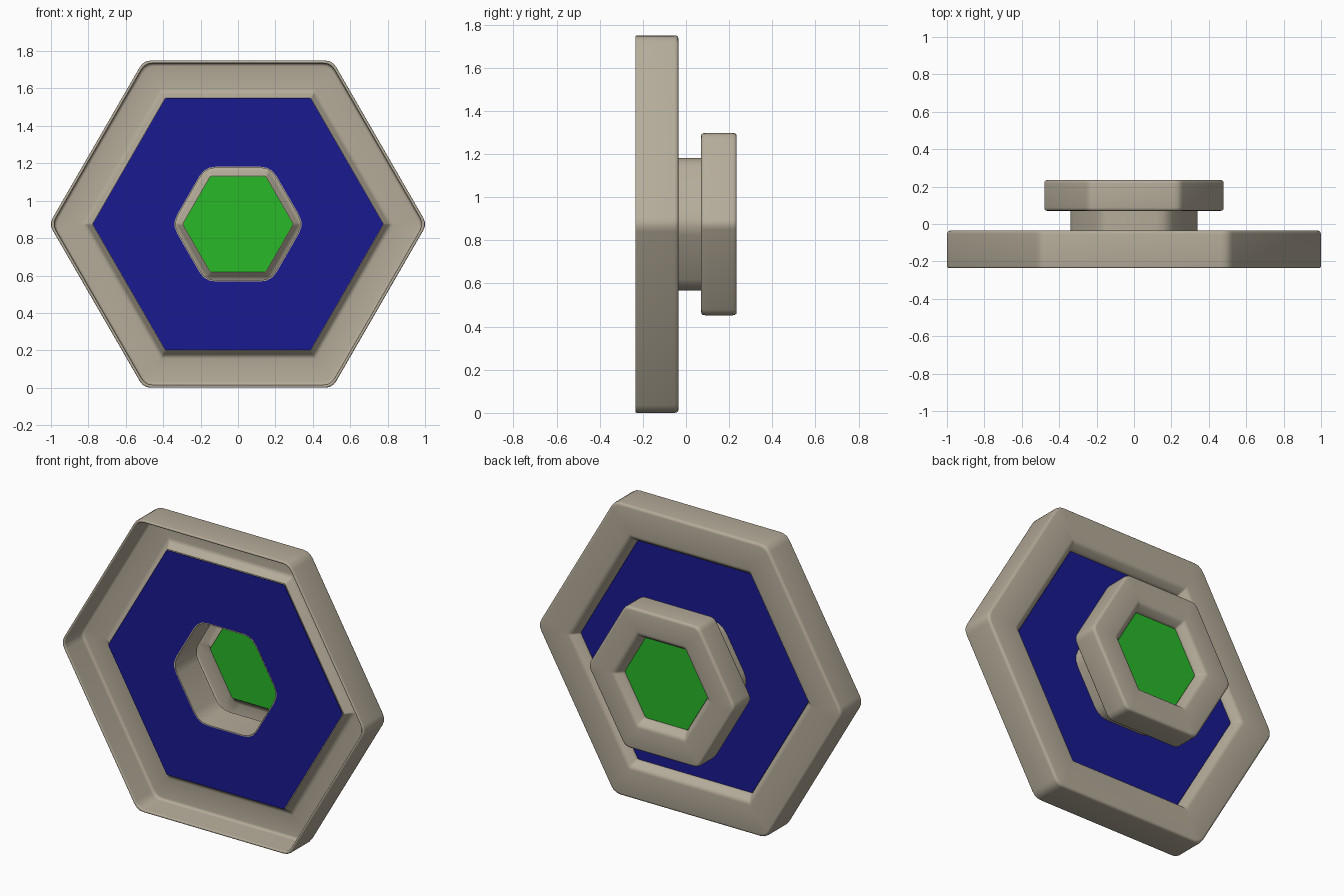
import bpy, bmesh, math
from mathutils import Vector

if "Cube" in bpy.data.objects:
    bpy.data.objects.remove(bpy.data.objects["Cube"])

CENTRE_Z = 0.875


def material(name, rgb):
    m = bpy.data.materials.new(name)
    m.diffuse_color = (*rgb, 1)
    m.use_nodes = True
    m.node_tree.nodes["Principled BSDF"].inputs["Base Color"].default_value = m.diffuse_color
    return m


BEIGE = material("beige", (0.46, 0.41, 0.32))
BLUE = material("dark blue", (0.010, 0.010, 0.28))
GREEN = material("green", (0.022, 0.48, 0.022))


def rounded(points, cut, steps=3):
    """Closed 2D outline with every corner rounded."""
    pts = [Vector(p) for p in points]
    out = []
    for i, p in enumerate(pts):
        a, b = pts[i - 1], pts[(i + 1) % len(pts)]
        c = min(cut, (a - p).length * 0.45, (b - p).length * 0.45)
        s, e = p + (a - p).normalized() * c, p + (b - p).normalized() * c
        for k in range(steps + 1):
            t = k / steps
            out.append(s * (1 - t) ** 2 + p * 2 * t * (1 - t) + e * t * t)
    return out


def hex_loop(bm, radius, y, cut):
    corners = [(radius * math.cos(math.radians(60 * i)),
                radius * math.sin(math.radians(60 * i))) for i in range(6)]
    return [bm.verts.new((p.x, y, p.y + CENTRE_Z)) for p in rounded(corners, cut)]


def hex_part(name, profile, mat, cut, closed=True):
    """Sweep a (radius, y) profile round a hexagon; open profiles get caps."""
    bm = bmesh.new()
    loops = [hex_loop(bm, r, y, cut(r)) for r, y in profile]
    n = len(loops[0])
    for i in range(len(loops) if closed else len(loops) - 1):
        a, b = loops[i], loops[(i + 1) % len(loops)]
        for j in range(n):
            k = (j + 1) % n
            bm.faces.new((a[j], a[k], b[k], b[j]))
    if not closed:
        bm.faces.new(loops[0])
        bm.faces.new(loops[-1])
    bmesh.ops.recalc_face_normals(bm, faces=bm.faces)
    me = bpy.data.meshes.new(name)
    bm.to_mesh(me)
    bm.free()
    me.materials.append(mat)
    ob = bpy.data.objects.new(name, me)
    bpy.context.collection.objects.link(ob)
    bpy.ops.object.select_all(action='DESELECT')
    ob.select_set(True)
    bpy.context.view_layer.objects.active = ob
    bpy.ops.object.shade_smooth_by_angle(angle=math.radians(35))
    return ob


# Large frame: hollow trough open to the front
hex_part("outer_frame", rounded([
    (1.01, -0.235), (1.01, -0.035), (0.795, -0.035), (0.754, -0.086),
    (0.775, -0.119), (0.815, -0.068), (0.992, -0.068), (0.992, -0.235)], 0.018),
    BEIGE, lambda r: 0.04 if r > 0.9 else 0.006)

# Blue panel with a hexagonal hole
hex_part("blue_panel", [(0.777, -0.119), (0.756, -0.086), (0.354, -0.086), (0.354, -0.119)],
         BLUE, lambda r: 0.06 if r < 0.5 else 0.006)

# Neck joining the panel to the rear housing
hex_part("neck", [(0.355, -0.12), (0.355, 0.075), (0.348, 0.075), (0.348, -0.12)],
         BEIGE, lambda r: 0.06)

# Small hollow housing at the back
hex_part("rear_housing", rounded([
    (0.348, 0.07), (0.488, 0.07), (0.488, 0.235), (0.315, 0.235), (0.275, 0.184),
    (0.293, 0.155), (0.335, 0.203), (0.47, 0.203), (0.47, 0.088), (0.348, 0.088)], 0.018),
    BEIGE, lambda r: 0.03 if r > 0.42 else (0.06 if r > 0.345 else 0.01))

# Green panel closing the housing
hex_part("green_panel", [(0.295, 0.156), (0.277, 0.183)], GREEN, lambda r: 0.01, closed=False)
